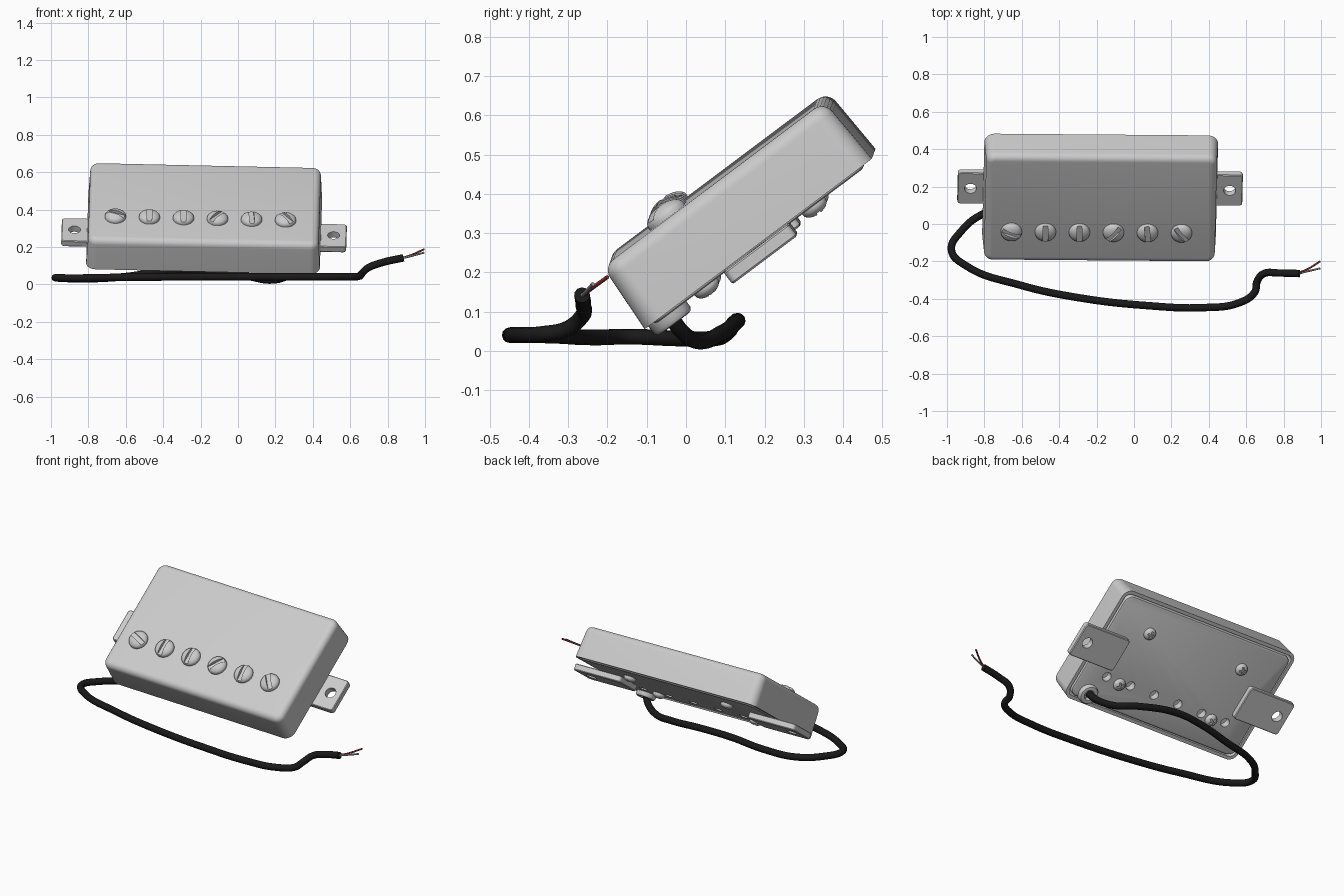
import bpy, bmesh
from math import pi, cos, sin, radians
from mathutils import Matrix, Vector

if "Cube" in bpy.data.objects:
    bpy.data.objects.remove(bpy.data.objects["Cube"])

# Tilted frame of the pickup: u = length, v = width, w = out of the top face
U = Vector((1, -0.008, -0.022)).normalized()
V = Vector((0, 0.8, 0.6))
V = (V - U * V.dot(U)).normalized()
W = U.cross(V)
FRAME = Matrix.Translation((-0.189, 0, 0)) @ Matrix((U, V, W)).transposed().to_4x4()
MID = 0.322  # v of the body centre


def finish(name, bm):
    bmesh.ops.recalc_face_normals(bm, faces=bm.faces)
    bm.transform(FRAME)
    me = bpy.data.meshes.new(name)
    bm.to_mesh(me)
    bm.free()
    ob = bpy.data.objects.new(name, me)
    bpy.context.collection.objects.link(ob)
    return ob


def smooth(ob, angle=35):
    bpy.ops.object.select_all(action='DESELECT')
    ob.select_set(True)
    bpy.context.view_layer.objects.active = ob
    bpy.ops.object.shade_smooth_by_angle(angle=radians(angle))


def loft(name, rings):
    bm = bmesh.new()
    loops = [[bm.verts.new(p) for p in ring] for ring in rings]
    for a, b in zip(loops, loops[1:]):
        for i in range(len(a)):
            j = (i + 1) % len(a)
            bm.faces.new((a[i], a[j], b[j], b[i]))
    bm.faces.new(loops[0])
    bm.faces.new(loops[-1])
    return finish(name, bm)


def rrect(cu, cv, hu, hv, r, w, n=8):
    pts = []
    for k, (su, sv) in enumerate(((1, 1), (-1, 1), (-1, -1), (1, -1))):
        for i in range(n + 1):
            a = (k + i / n) * pi / 2
            pts.append((cu + su * (hu - r) + r * cos(a), cv + sv * (hv - r) + r * sin(a), w))
    return pts


def slab(name, cu, cv, hu, hv, r, profile):
    """Stack of rounded rectangles; profile = (inset, w)."""
    return loft(name, [rrect(cu, cv, hu - d, hv - d, max(r - d, 0.006), w) for d, w in profile])


def lathe(name, u, v, profile, n=32):
    """Stack of circles; profile = (radius, w)."""
    return loft(name, [[(u + r * cos(2 * pi * i / n), v + r * sin(2 * pi * i / n), w)
                        for i in range(n)] for r, w in profile])


def bar(u, v, w, size, angle=0):
    bm = bmesh.new()
    bmesh.ops.create_cube(bm, size=1, matrix=Matrix.Translation((u, v, w))
                          @ Matrix.Rotation(radians(angle), 4, 'Z') @ Matrix.Diagonal((*size, 1)))
    return finish("cutter", bm)


def cut(ob, cutters):
    for c in cutters:
        c.hide_render = True
        m = ob.modifiers.new("cut", 'BOOLEAN')
        m.operation, m.solver, m.object = 'DIFFERENCE', 'EXACT', c
        bpy.context.view_layer.objects.active = ob
        bpy.ops.object.modifier_apply(modifier=m.name)
        bpy.data.objects.remove(c)


# Hollow cover with tapered walls and a rounded top edge
R = 0.035
prof = [(0.028, 0.28), (0.02, 0.115), (0, 0.115), (0.008, 0.305 - R)]
prof += [(0.008 + R * (1 - cos(a)), 0.305 - R + R * sin(a)) for a in [i * pi / 12 for i in range(1, 7)]]
smooth(slab("cover", 0, MID, 0.625, 0.362, 0.055, prof))

# Base plate with a row of holes beneath the pole screws
pole_u = [-0.474 + 0.182 * i for i in range(6)]
plate = slab("base_plate", 0, MID, 0.598, 0.335, 0.05,
             [(0, 0.15), (0, 0.116), (0.003, 0.111), (0.01, 0.108)])
cut(plate, [lathe("cutter", u * 0.95 + 0.02, 0.16, [(0.027, 0.05), (0.027, 0.2)], 24) for u in pole_u])
smooth(plate)

# Slotted pole screws
for i, (u, a) in enumerate(zip(pole_u, (-22, 90, 90, 50, 95, -52))):
    dome = [(0.056 * cos(t), 0.312 + 0.03 * sin(t)) for t in [k * pi / 2 / 8 for k in range(8)]]
    screw = lathe(f"pole_screw_{i + 1}", u, 0.175, [(0.056, 0.295)] + dome + [(0.003, 0.342)])
    cut(screw, [bar(u, 0.175, 0.343, (0.2, 0.026, 0.04), a)])
    smooth(screw)

# Mounting lugs
for side, name in ((-1, "left"), (1, "right")):
    lug = slab(f"{name}_mounting_lug", side * 0.602, 0.314, 0.16, 0.103, 0.018,
               [(0.004, 0.112), (0, 0.108), (0, 0.079), (0.004, 0.074)])
    cut(lug, [lathe("cutter", side * 0.693, 0.314, [(0.032, 0.02), (0.032, 0.2)])])
    smooth(lug)

# Cross-head screws in the base plate
for i, (u, v) in enumerate(((-0.335, 0.145), (0.335, 0.145), (-0.335, 0.488), (0.335, 0.488))):
    dome = [(0.036 * cos(t), 0.102 - 0.022 * sin(t)) for t in [k * pi / 2 / 6 for k in range(6)]]
    screw = lathe(f"base_screw_{i + 1}", u, v, [(0.036, 0.112)] + dome + [(0.002, 0.08)], 24)
    cut(screw, [bar(u, v, 0.08, (0.044, 0.011, 0.026), a) for a in (30 + 20 * i, 120 + 20 * i)])
    smooth(screw)

# Cable grommet
smooth(lathe("cable_grommet", 0.49, 0.028, [(0.058, 0.125), (0.058, 0.09), (0.052, 0.081), (0.045, 0.079),
                                           (0.032, 0.08), (0.027, 0.088), (0.027, 0.118)]))


# Cable and bare wires
def tube(name, pts, radius, colour):
    cu = bpy.data.curves.new(name, 'CURVE')
    cu.dimensions = '3D'
    cu.bevel_depth, cu.bevel_resolution, cu.resolution_u = radius, 4, 8
    cu.use_fill_caps = True
    sp = cu.splines.new('BEZIER')
    sp.bezier_points.add(len(pts) - 1)
    for b, p in zip(sp.bezier_points, pts):
        b.co = p
        b.handle_left_type = b.handle_right_type = 'AUTO'
    ob = bpy.data.objects.new(name, cu)
    bpy.context.collection.objects.link(ob)
    mat = bpy.data.materials.new(name)
    mat.diffuse_color = (*colour, 1)
    mat.use_nodes = True
    mat.node_tree.nodes["Principled BSDF"].inputs["Base Color"].default_value = mat.diffuse_color
    cu.materials.append(mat)
    bpy.ops.object.select_all(action='DESELECT')
    ob.select_set(True)
    bpy.context.view_layer.objects.active = ob
    bpy.ops.object.convert(target='MESH')
    smooth(bpy.context.object, 50)


tube("cable", [(0.305, -0.04, 0.09), (0.27, -0.012, 0.05), (0.19, 0.03, 0.024), (0.04, 0.09, 0.045),
               (-0.2, 0.13, 0.075), (-0.4, 0.122, 0.07), (-0.6, 0.1, 0.042), (-0.8, 0.057, 0.03),
               (-0.925, -0.04, 0.032), (-0.976, -0.14, 0.036), (-0.9, -0.222, 0.034), (-0.615, -0.325, 0.038),
               (-0.29, -0.395, 0.04), (0.08, -0.437, 0.04), (0.375, -0.447, 0.04), (0.56, -0.422, 0.041),
               (0.645, -0.365, 0.043), (0.659, -0.305, 0.055), (0.695, -0.265, 0.088),
               (0.775, -0.262, 0.118), (0.885, -0.265, 0.142)], 0.02, (0.01, 0.01, 0.01))
tube("red_wire", [(0.87, -0.262, 0.14), (0.92, -0.245, 0.155), (0.995, -0.2, 0.188)], 0.005, (0.3, 0.03, 0.03))
tube("bare_wire", [(0.87, -0.268, 0.138), (0.92, -0.255, 0.15), (0.995, -0.237, 0.17)], 0.005, (0.3, 0.3, 0.3))
